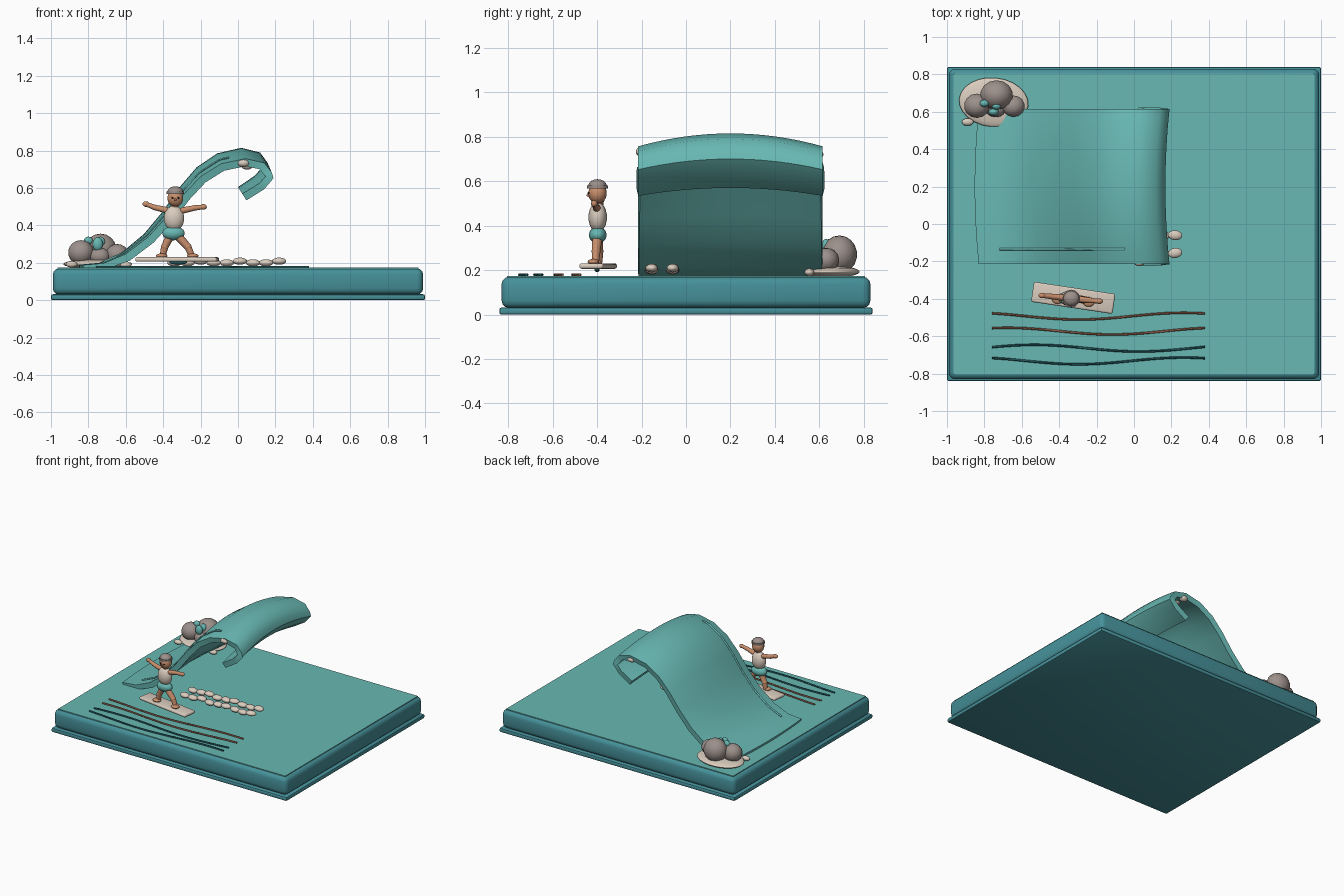
import bpy, bmesh, math, random
from mathutils import Vector

if "Cube" in bpy.data.objects:
    bpy.data.objects.remove(bpy.data.objects["Cube"])

random.seed(4)


def material(name, r, g, b):
    lin = [(c / 255 / 12.92) if c < 10 else ((c / 255 + 0.055) / 1.055) ** 2.4 for c in (r, g, b)]
    m = bpy.data.materials.new(name)
    m.diffuse_color = (*lin, 1)
    m.use_nodes = True
    m.node_tree.nodes["Principled BSDF"].inputs["Base Color"].default_value = m.diffuse_color
    return m


BASE = material("deep_sea_blue", 70, 145, 154)
WATER = material("sea_teal", 104, 184, 179)
DEEP = material("dark_teal", 36, 92, 98)
FOAM = material("foam_cream", 218, 204, 190)
ROCK = material("stone_grey", 156, 144, 139)
SKIN = material("tan_skin", 200, 142, 108)
RUST = material("rust_brown", 150, 98, 78)
DARK = material("near_black", 40, 36, 36)


def finish(name, mat, angle=40):
    o = bpy.context.object
    o.name = name
    o.data.materials.clear()
    o.data.materials.append(mat)
    bpy.ops.object.shade_smooth_by_angle(angle=math.radians(angle))
    return o


def box(name, loc, size, mat, bevel, rot=0, segments=3):
    bpy.ops.mesh.primitive_cube_add(size=1, location=loc, rotation=(0, 0, rot))
    o = bpy.context.object
    o.scale = size
    bpy.ops.object.transform_apply(location=False, rotation=False, scale=True)
    if bevel:
        b = o.modifiers.new("round", "BEVEL")
        b.width, b.segments = bevel, segments
        bpy.ops.object.modifier_apply(modifier=b.name)
    return finish(name, mat)


def ball(name, loc, radii, mat, rot=0, seg=14, rings=9):
    bpy.ops.mesh.primitive_uv_sphere_add(segments=seg, ring_count=rings, location=loc, rotation=(0, 0, rot))
    bpy.context.object.scale = radii
    return finish(name, mat, 60)


def limb(name, a, b, r1, r2, mat):
    a, b = Vector(a), Vector(b)
    d = b - a
    bpy.ops.mesh.primitive_cone_add(vertices=12, radius1=r1, radius2=r2, depth=d.length, location=(a + b) / 2,
                                    rotation=d.to_track_quat('Z', 'Y').to_euler())
    return finish(name, mat)


def tube(name, pts, radius, mat):
    c = bpy.data.curves.new(name, "CURVE")
    c.dimensions = "3D"
    c.bevel_depth, c.bevel_resolution, c.use_fill_caps = radius, 1, True
    s = c.splines.new("POLY")
    s.points.add(len(pts) - 1)
    for p, co in zip(s.points, pts):
        p.co = (*co, 1)
    o = bpy.data.objects.new(name, c)
    bpy.context.collection.objects.link(o)
    bpy.ops.object.select_all(action="DESELECT")
    o.select_set(True)
    bpy.context.view_layer.objects.active = o
    bpy.ops.object.convert(target="MESH")
    return finish(name, mat, 60)


# Plinth, sea block and flat water surface
box("plinth_lip", (0, 0, 0.016), (2, 1.68, 0.032), BASE, 0.01, segments=2)
box("sea_block", (0, 0, 0.1), (1.98, 1.66, 0.14), BASE, 0.034)
box("water_surface", (0, 0, 0.168), (1.93, 1.61, 0.012), WATER, 0)

# Curling wave: outer profile swept along y with a bowed crest
PROFILE = [(-0.83, 0.19), (-0.72, 0.20), (-0.60, 0.255), (-0.48, 0.355), (-0.38, 0.475), (-0.29, 0.605),
           (-0.20, 0.71), (-0.09, 0.785), (0.04, 0.815), (0.14, 0.79), (0.18, 0.735), (0.19, 0.70),
           (0.14, 0.635), (0.045, 0.57)]
Y0, Y1, STEPS = -0.215, 0.615, 16


def wave_point(x, z, y):
    t = (y - (Y0 + Y1) / 2) / ((Y1 - Y0) / 2)
    return Vector((x - 0.022 * (1 - t * t), y, 0.17 + (z - 0.17) * (1 - 0.09 * t * t)))


def wave_height(x):
    for (xa, za), (xb, zb) in zip(PROFILE, PROFILE[1:]):
        if xa <= x <= xb:
            return za + (zb - za) * (x - xa) / (xb - xa)
    return 0.8


bm = bmesh.new()
rows = [[bm.verts.new(wave_point(x, z, Y0 + (Y1 - Y0) * j / STEPS)) for j in range(STEPS + 1)] for x, z in PROFILE]
for ra, rb in zip(rows, rows[1:]):
    for j in range(STEPS):
        bm.faces.new((ra[j], rb[j], rb[j + 1], ra[j + 1]))
mesh = bpy.data.meshes.new("curling_wave")
bm.to_mesh(mesh)
bm.free()
wave = bpy.data.objects.new("curling_wave", mesh)
bpy.context.collection.objects.link(wave)
bpy.ops.object.select_all(action="DESELECT")
wave.select_set(True)
bpy.context.view_layer.objects.active = wave
sol = wave.modifiers.new("thickness", "SOLIDIFY")
sol.thickness, sol.offset = 0.042, -1
bpy.ops.object.modifier_apply(modifier=sol.name)
for v in wave.data.vertices:
    v.co.z = max(v.co.z, 0.165)
finish("curling_wave", WATER, 50)

# Ridge line flowing up the wave's back
ridge = []
for i in range(25):
    x = -0.71 + 0.67 * i / 24
    ridge.append(wave_point(x, wave_height(x) + 0.003, -0.135))
tube("wave_ridge", ridge, 0.007, WATER)

# Foam beads under the curl
for i in range(10):
    y = -0.2 + 0.088 * i
    p = wave_point(0.05 if i else 0.03, 0.79, y)
    ball("curl_foam", (p.x, y, p.z - 0.005 if i == 0 else p.z - 0.02), (0.033, 0.026, 0.022), FOAM)

# Double foam trail on the water
for i in range(9):
    x = -0.34 + 0.07 * i
    for y in (-0.155, -0.06):
        w = random.uniform(-0.006, 0.006)
        if i == 8:
            w = 0
        ball("foam_trail", (x, y + w, 0.196 + (0.013 if i % 3 == 2 else 0.004)),
             (0.039, 0.027, 0.019), FOAM, random.uniform(-0.2, 0.2))

# Ripples: (mid y, amplitude, phase, material)
RIPPLES = [(-0.493, 0.018, 2.1, RUST), (-0.573, 0.018, 1.1, RUST),
           (-0.664, 0.018, 0.3, DEEP), (-0.732, 0.018, 2.1, DEEP)]
for y, amp, ph, mat in RIPPLES:
    pts = []
    for i in range(33):
        s = i / 32
        pts.append((-0.76 + 1.14 * s, y + amp * math.sin(ph + s * 6.4), 0.179))
    tube("ripple", pts, 0.006, mat)

# Rock islet on a foam patch, with weed tufts
ball("islet_foam", (-0.75, 0.65, 0.193), (0.186, 0.132, 0.027), FOAM, -0.1, 24, 10)
ball("islet_pebble", (-0.89, 0.545, 0.192), (0.032, 0.02, 0.017), FOAM)
ball("islet_pebble", (-0.60, 0.555, 0.19), (0.032, 0.022, 0.017), FOAM)
ball("tall_rock", (-0.735, 0.69, 0.27), (0.088, 0.08, 0.086), ROCK)
ball("left_rock", (-0.84, 0.632, 0.255), (0.07, 0.066, 0.066), ROCK)
ball("right_rock", (-0.645, 0.63, 0.245), (0.062, 0.058, 0.055), ROCK)
ball("front_rock", (-0.74, 0.615, 0.235), (0.055, 0.045, 0.045), ROCK)
for x, y, z, rx, rz in ((-0.75, 0.598, 0.30, 0.028, 0.036), (-0.80, 0.645, 0.318, 0.025, 0.022),
                        (-0.735, 0.63, 0.31, 0.025, 0.03)):
    ball("weed_tuft", (x, y, z), (rx, 0.02, rz), WATER)

# Surfboard and fin
box("surfboard", (-0.325, -0.395, 0.218), (0.44, 0.108, 0.024), FOAM, 0.01, math.radians(-8.5))
ball("board_fin", (-0.32, -0.40, 0.203), (0.05, 0.012, 0.012), DEEP)


def at(x, z, dy=0.0):
    return (x, -0.398 - 0.1 * (x + 0.335) + dy, z)


# Rider limbs: joint chains with ball joints
CHAINS = {
    "leg": ([(-0.362, 0.345), (-0.392, 0.285), (-0.402, 0.24)], [(-0.322, 0.345), (-0.268, 0.285), (-0.248, 0.24)]),
    "arm": ([(-0.385, 0.482), (-0.445, 0.496), (-0.492, 0.514)], [(-0.295, 0.48), (-0.235, 0.493), (-0.185, 0.499)]),
}
for part, pair in CHAINS.items():
    r = 0.023 if part == "leg" else 0.017
    for side, chain in zip(("left", "right"), pair):
        a, b, c = [at(*p) for p in chain]
        limb(f"{side}_upper_{part}", a, b, r, r * 0.85, SKIN)
        limb(f"{side}_lower_{part}", b, c, r * 0.85, r * 0.7, SKIN)
        ball(f"{side}_{part}_top_joint", a, (r,) * 3, SKIN)
        ball(f"{side}_{part}_mid_joint", b, (r * 0.9,) * 3, SKIN)
        if part == "leg":
            ball(f"{side}_foot", (c[0] + (-0.006 if side == "left" else 0.006), c[1] - 0.01, 0.237),
                 (0.032, 0.026, 0.013), SKIN)
        else:
            ball(f"{side}_hand", c, (0.019, 0.015, 0.015), SKIN)

# Rider body
ball("shorts", at(-0.345, 0.358), (0.062, 0.04, 0.038), WATER)
ball("shirt", at(-0.342, 0.438), (0.056, 0.042, 0.068), FOAM)
limb("neck", at(-0.338, 0.49), at(-0.336, 0.52), 0.018, 0.018, SKIN)
ball("head", at(-0.335, 0.545), (0.044, 0.042, 0.046), SKIN)
ball("cap", at(-0.335, 0.58), (0.043, 0.041, 0.029), ROCK)
limb("cap_band", at(-0.335, 0.567), at(-0.335, 0.581), 0.047, 0.047, ROCK)
for dx in (-0.016, 0.016):
    ball("eye", at(-0.335 + dx, 0.547, -0.039), (0.006, 0.004, 0.005), DARK)
ball("nose", at(-0.335, 0.537, -0.042), (0.006, 0.008, 0.007), SKIN)
